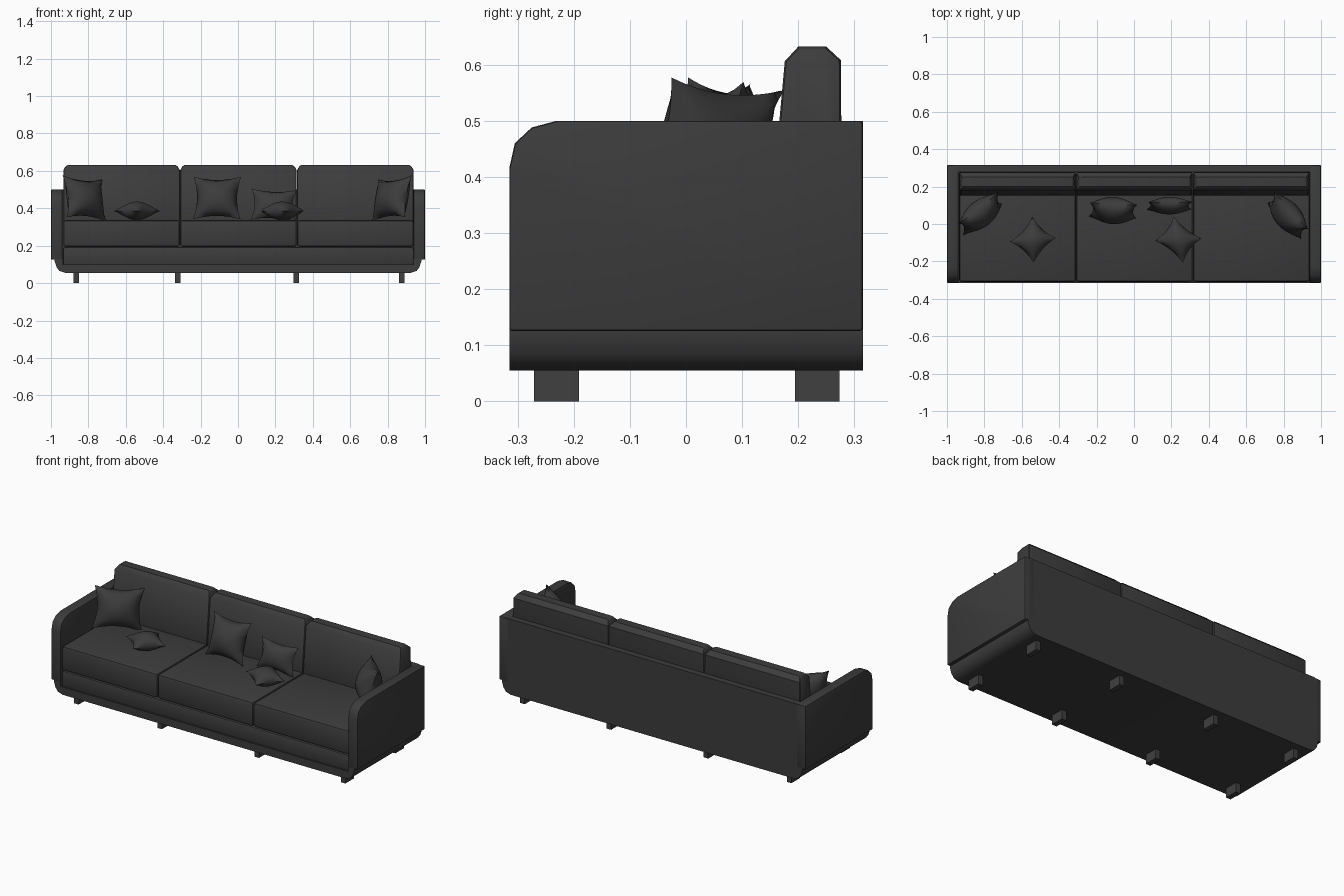
import bpy, bmesh, math
from mathutils import Matrix, Euler, Vector

if "Cube" in bpy.data.objects:
    bpy.data.objects.remove(bpy.data.objects["Cube"])


def material(name, v):
    m = bpy.data.materials.new(name)
    m.diffuse_color = (v, v, v, 1)
    m.use_nodes = True
    m.node_tree.nodes["Principled BSDF"].inputs["Base Color"].default_value = m.diffuse_color
    return m


FABRIC = material("charcoal_fabric", 0.045)
FEET = material("dark_grey_feet", 0.05)


def finish(bm, name, mat, angle=35):
    bmesh.ops.recalc_face_normals(bm, faces=bm.faces)
    me = bpy.data.meshes.new(name)
    bm.to_mesh(me)
    bm.free()
    ob = bpy.data.objects.new(name, me)
    bpy.context.collection.objects.link(ob)
    me.materials.append(mat)
    bpy.ops.object.select_all(action='DESELECT')
    ob.select_set(True)
    bpy.context.view_layer.objects.active = ob
    bpy.ops.object.shade_smooth_by_angle(angle=math.radians(angle))
    return ob


def prism(name, pts, axis, a, b, mat=FABRIC, bevel=0.0, seg=2):
    """Extrude a profile: axis 'x' takes (y, z) points, axis 'y' takes (x, z)."""
    bm = bmesh.new()
    place = (lambda p, t: (t, p[0], p[1])) if axis == 'x' else (lambda p, t: (p[0], t, p[1]))
    f = bm.faces.new([bm.verts.new(place(p, a)) for p in pts])
    ext = bmesh.ops.extrude_face_region(bm, geom=[f])
    move = Vector((b - a, 0, 0)) if axis == 'x' else Vector((0, b - a, 0))
    bmesh.ops.translate(bm, vec=move, verts=[v for v in ext['geom'] if isinstance(v, bmesh.types.BMVert)])
    bmesh.ops.recalc_face_normals(bm, faces=bm.faces)
    if bevel:
        edges = [e for e in bm.edges if e.calc_face_angle(0) > 0.9]
        bmesh.ops.bevel(bm, geom=edges, offset=bevel, segments=seg, profile=0.5, affect='EDGES')
    return finish(bm, name, mat)


def box(name, x0, x1, y0, y1, z0, z1, **kw):
    return prism(name, [(y0, z0), (y1, z0), (y1, z1), (y0, z1)], 'x', x0, x1, **kw)


def pillow(name, w, h, t, loc, rot, n=12, pinch=0.16):
    """Puffed square with pinched sides and pointed corners, lying in local XZ."""
    bm = bmesh.new()
    for side in (-1, 1):
        grid = []
        for i in range(n + 1):
            for j in range(n + 1):
                u, v = 2 * i / n - 1, 2 * j / n - 1
                x = u * (1 - pinch * (1 - v * v)) * w / 2
                z = v * (1 - pinch * (1 - u * u)) * h / 2
                y = side * t / 2 * ((1 - u * u) * (1 - v * v)) ** 0.6
                grid.append(bm.verts.new((x, y, z)))
        for i in range(n):
            for j in range(n):
                k = i * (n + 1) + j
                bm.faces.new((grid[k], grid[k + 1], grid[k + n + 2], grid[k + n + 1]))
    bmesh.ops.remove_doubles(bm, verts=bm.verts, dist=1e-5)
    m = Matrix.Translation(loc) @ Euler([math.radians(r) for r in rot], 'XYZ').to_matrix().to_4x4()
    bmesh.ops.transform(bm, matrix=m, verts=bm.verts)
    return finish(bm, name, FABRIC, 60)


# Arms with a rounded upper front corner
arm = [(-0.315, 0.125), (0.315, 0.125), (0.315, 0.5), (-0.23, 0.5),
       (-0.275, 0.488), (-0.305, 0.46), (-0.315, 0.415)]
for side, s in (("left", -1), ("right", 1)):
    prism(side + "_arm", arm, 'x', s * 0.938, s * 1.0, bevel=0.006)

# Base tray with rounded lower sides, and back panel
half = [(0.925, 0.055), (0.955, 0.065), (0.97, 0.085), (0.98, 0.115), (0.997, 0.13)]
prism("base", half[:4] + [(0.98, 0.13), (0.938, 0.13), (0.938, 0.1), (-0.938, 0.1), (-0.938, 0.13), (-0.98, 0.13)]
      + [(-x, z) for x, z in reversed(half[:4])], 'y', -0.315, 0.315)
box("back_panel", -0.96, 0.96, 0.278, 0.315, 0.08, 0.5)

# Front rail below the cushions
box("front_rail", -0.935, 0.94, -0.308, 0.28, 0.095, 0.192, bevel=0.01)

# Three seat and back cushions
back = [(0.15, 0.32), (0.278, 0.32), (0.276, 0.608), (0.25, 0.632), (0.2, 0.632), (0.176, 0.606)]
cuts = [-0.935, -0.31, 0.315, 0.94]
for i in range(3):
    a, b = cuts[i] + 0.001, cuts[i + 1] - 0.001
    box(f"seat_cushion_{i + 1}", a, b, -0.31, 0.27, 0.194, 0.337, bevel=0.014)
    ob = prism(f"back_cushion_{i + 1}", back, 'x', a, b, bevel=0.01)
    # taper the upper ends inward
    for v in ob.data.vertices:
        over = max(0, v.co.z - 0.607)
        v.co.x += over * (0.7 if v.co.x < (a + b) / 2 else -0.7)

# Feet in two rows of four
for row, y0 in (("front", -0.271), ("back", 0.194)):
    for i, x in enumerate((-0.865, -0.322, 0.312, 0.876)):
        box(f"{row}_foot_{i + 1}", x - 0.015, x + 0.015, y0, y0 + 0.08, 0, 0.06, mat=FEET)

# Scatter pillows: upright ones lean back, flat ones lie on the seat
pillow("left_corner_pillow", 0.27, 0.235, 0.14, (-0.82, 0.055, 0.453), (-16, 5, 38))
pillow("middle_pillow", 0.255, 0.24, 0.14, (-0.112, 0.072, 0.455), (-18, 0, -3))
pillow("small_pillow", 0.24, 0.17, 0.09, (0.19, 0.098, 0.418), (-14, 2, 0))
pillow("right_corner_pillow", 0.27, 0.235, 0.14, (0.822, 0.045, 0.453), (-16, -5, -48))
pillow("left_flat_pillow", 0.18, 0.17, 0.1, (-0.54, -0.085, 0.386), (90, 0, 48))
pillow("right_flat_pillow", 0.19, 0.165, 0.1, (0.237, -0.083, 0.386), (90, 0, -38))
